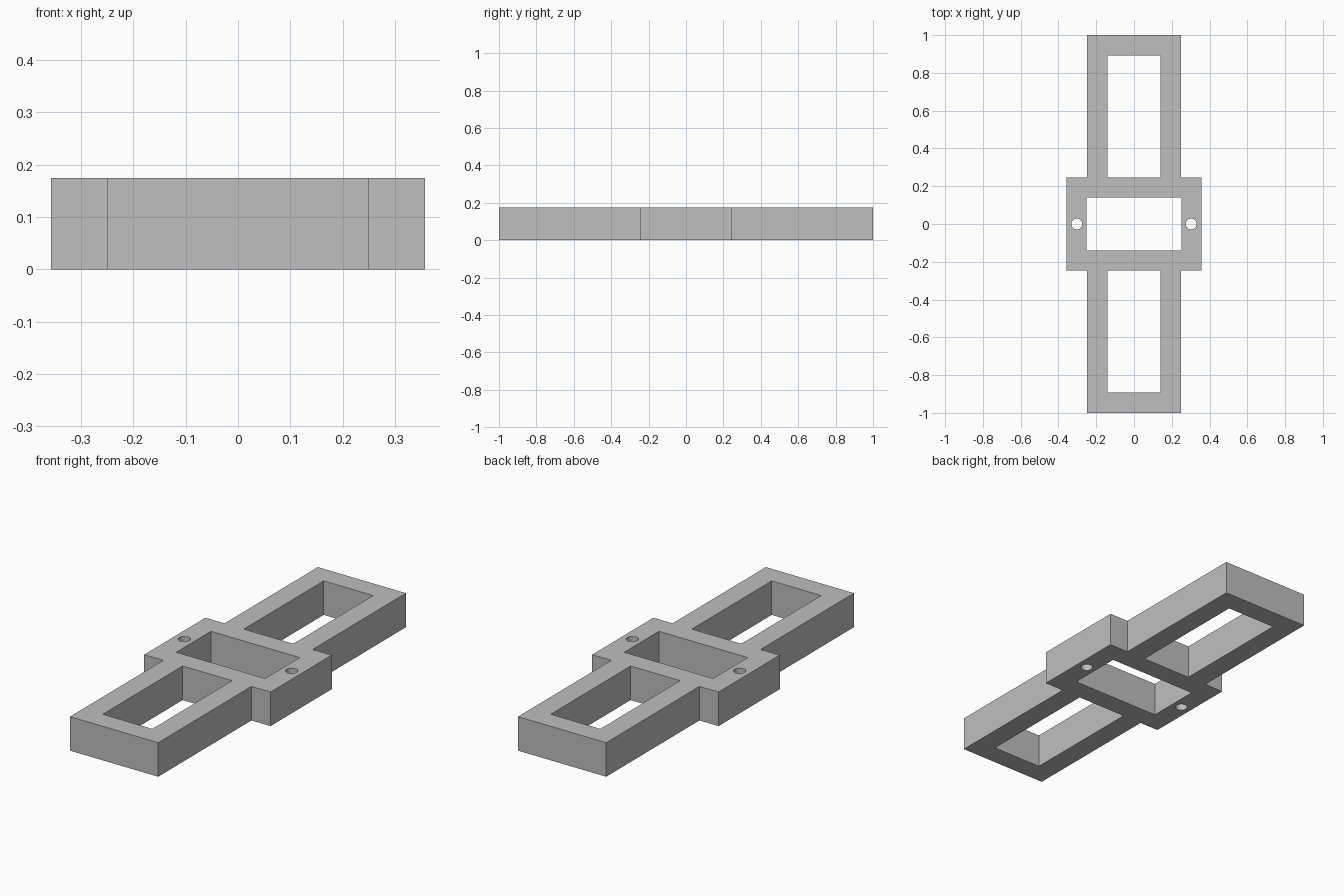
import bpy
import math

if "Cube" in bpy.data.objects:
    bpy.data.objects.remove(bpy.data.objects["Cube"])

H = 0.174          # plate thickness
ARM_X = 0.249      # half width of the long arms
HUB_X = 0.357      # half width of the centre block
HUB_Y = 0.247      # half depth of the centre block
WIN = 0.14         # half width of the windows
END_Y = 0.892      # outer end of the arm windows

grey = bpy.data.materials.new("grey")
grey.diffuse_color = (0.52, 0.52, 0.52, 1)
grey.use_nodes = True
grey.node_tree.nodes["Principled BSDF"].inputs["Base Color"].default_value = grey.diffuse_color


def rect(x0, x1, y0, y1):
    return [(x0, y0), (x1, y0), (x1, y1), (x0, y1)]


def circle(cx, cy, r, n=32):
    return [(cx + r * math.cos(2 * math.pi * i / n),
             cy + r * math.sin(2 * math.pi * i / n)) for i in range(n)]


# Cross-shaped outline: one quarter mirrored to all four
quarter = [(HUB_X, HUB_Y), (ARM_X, HUB_Y), (ARM_X, 1.0)]
half = quarter + [(-x, y) for x, y in reversed(quarter)]
loops = [half + [(-x, -y) for x, y in half]]

# Centre window, arm windows and screw holes
loops.append(rect(-0.251, 0.251, -WIN, WIN))
loops.append(rect(-WIN, WIN, HUB_Y, END_Y))
loops.append(rect(-WIN, WIN, -END_Y, -HUB_Y))
for side in (-1, 1):
    loops.append(circle(side * 0.303, 0, 0.029))

# Filled flat profile extruded to the plate thickness
curve = bpy.data.curves.new("bracket_frame", 'CURVE')
curve.dimensions = '2D'
curve.fill_mode = 'BOTH'
curve.extrude = H / 2
for pts in loops:
    s = curve.splines.new('POLY')
    s.points.add(len(pts) - 1)
    for p, (x, y) in zip(s.points, pts):
        p.co = (x, y, 0, 1)
    s.use_cyclic_u = True
curve.materials.append(grey)

frame = bpy.data.objects.new("bracket_frame", curve)
frame.location.z = H / 2
bpy.context.collection.objects.link(frame)

# Mesh with clean welded edges, smooth only around the round holes
bpy.context.view_layer.objects.active = frame
frame.select_set(True)
bpy.ops.object.convert(target='MESH')
frame = bpy.context.view_layer.objects.active
bpy.ops.object.mode_set(mode='EDIT')
bpy.ops.mesh.select_all(action='SELECT')
bpy.ops.mesh.remove_doubles(threshold=0.0005)
bpy.ops.mesh.normals_make_consistent(inside=False)
bpy.ops.object.mode_set(mode='OBJECT')
bpy.ops.object.shade_smooth_by_angle(angle=math.radians(30))
